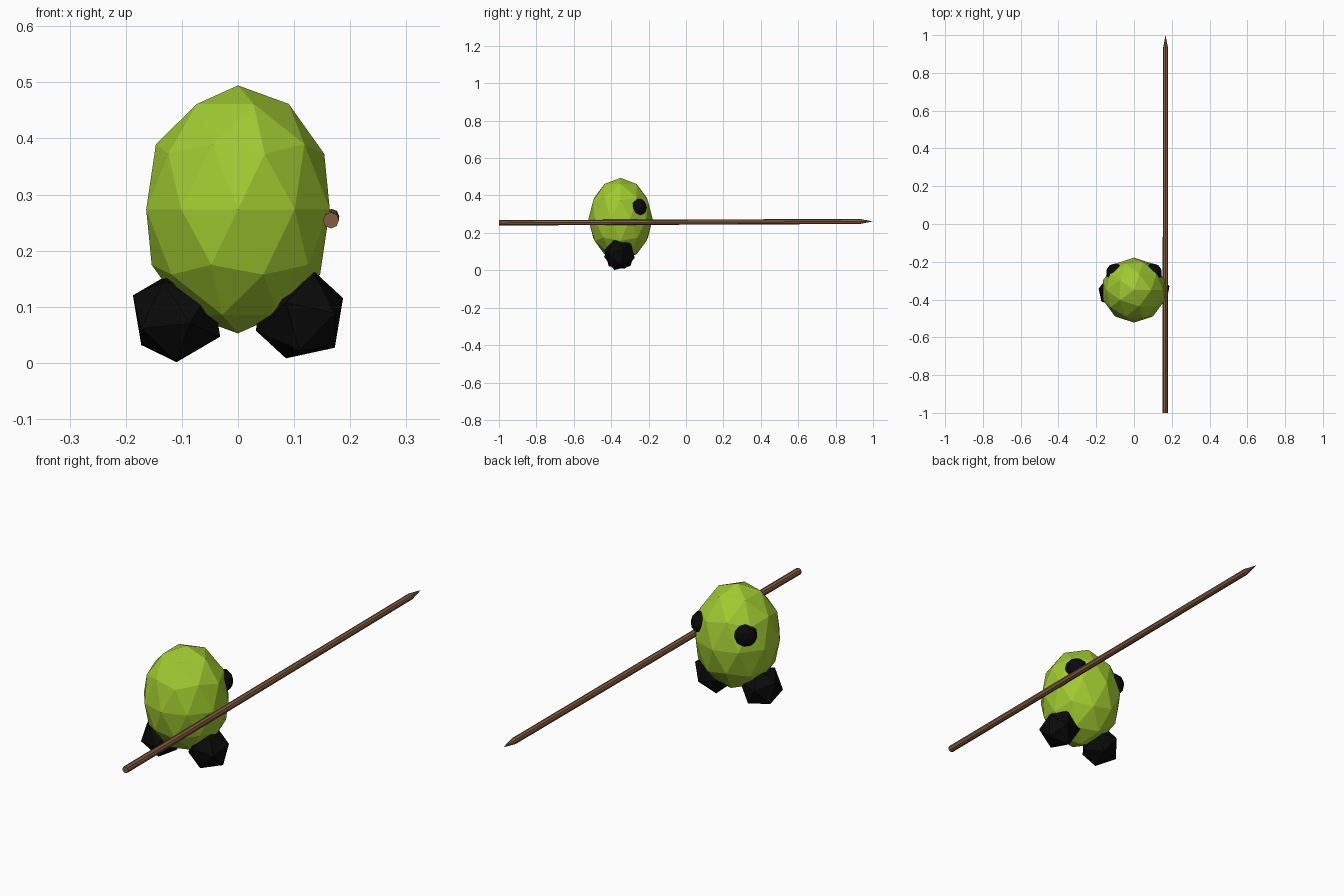
import bpy, math
from mathutils import Matrix, Vector

if "Cube" in bpy.data.objects:
    bpy.data.objects.remove(bpy.data.objects["Cube"])


def material(name, rgb):
    m = bpy.data.materials.new(name)
    m.diffuse_color = (*rgb, 1)
    m.use_nodes = True
    m.node_tree.nodes["Principled BSDF"].inputs["Base Color"].default_value = m.diffuse_color
    return m


GREEN = material("leaf green", (0.352, 0.591, 0.030))
BLACK = material("black", (0.003, 0.003, 0.003))
BROWN = material("wood brown", (0.23, 0.11, 0.05))


def finish(name, mat, matrix):
    ob = bpy.context.object
    ob.name = name
    ob.data.materials.append(mat)
    ob.data.transform(matrix)
    return ob


def ball(name, mat, center, radius, detail, stretch=1.0, rot=Matrix()):
    bpy.ops.mesh.primitive_ico_sphere_add(subdivisions=detail, radius=radius)
    return finish(name, mat, Matrix.Translation(center) @ rot
                  @ Matrix.Diagonal((1, 1, stretch, 1)))


def rod(name, mat, a, b, r1, r2):
    a, b = Vector(a), Vector(b)
    bpy.ops.mesh.primitive_cone_add(vertices=8, radius1=r1, radius2=r2, depth=(b - a).length)
    rot = (b - a).to_track_quat('Z', 'Y').to_matrix().to_4x4()
    return finish(name, mat, Matrix.Translation((a + b) / 2) @ rot)


# Egg-shaped body
ball("body", GREEN, (0, -0.35, 0.2735), 0.172, 2, 1.285)

# Faceted feet, each tipped differently
tip = lambda deg: Matrix.Rotation(math.radians(deg), 4, 'X')
ball("right_foot", BLACK, (0.1095, -0.355, 0.0865), 0.087, 1, rot=tip(-42))
ball("left_foot", BLACK, (-0.1095, -0.355, 0.0835), 0.087, 1,
     rot=tip(-19) @ Matrix.Rotation(math.pi, 4, 'Z'))

# Eyes on the rear side
for side, label in ((-1, "left"), (1, "right")):
    ball(label + "_eye", BLACK, (side * 0.1, -0.258, 0.336), 0.049, 2)

# Long spear: shaft and pointed end
joint = (0.167, 0.93, 0.261)
rod("spear_shaft", BROWN, (0.1655, -1, 0.254), joint, 0.0145, 0.0135)
rod("spear_point", BROWN, joint, (0.167, 1, 0.2615), 0.0135, 0)
